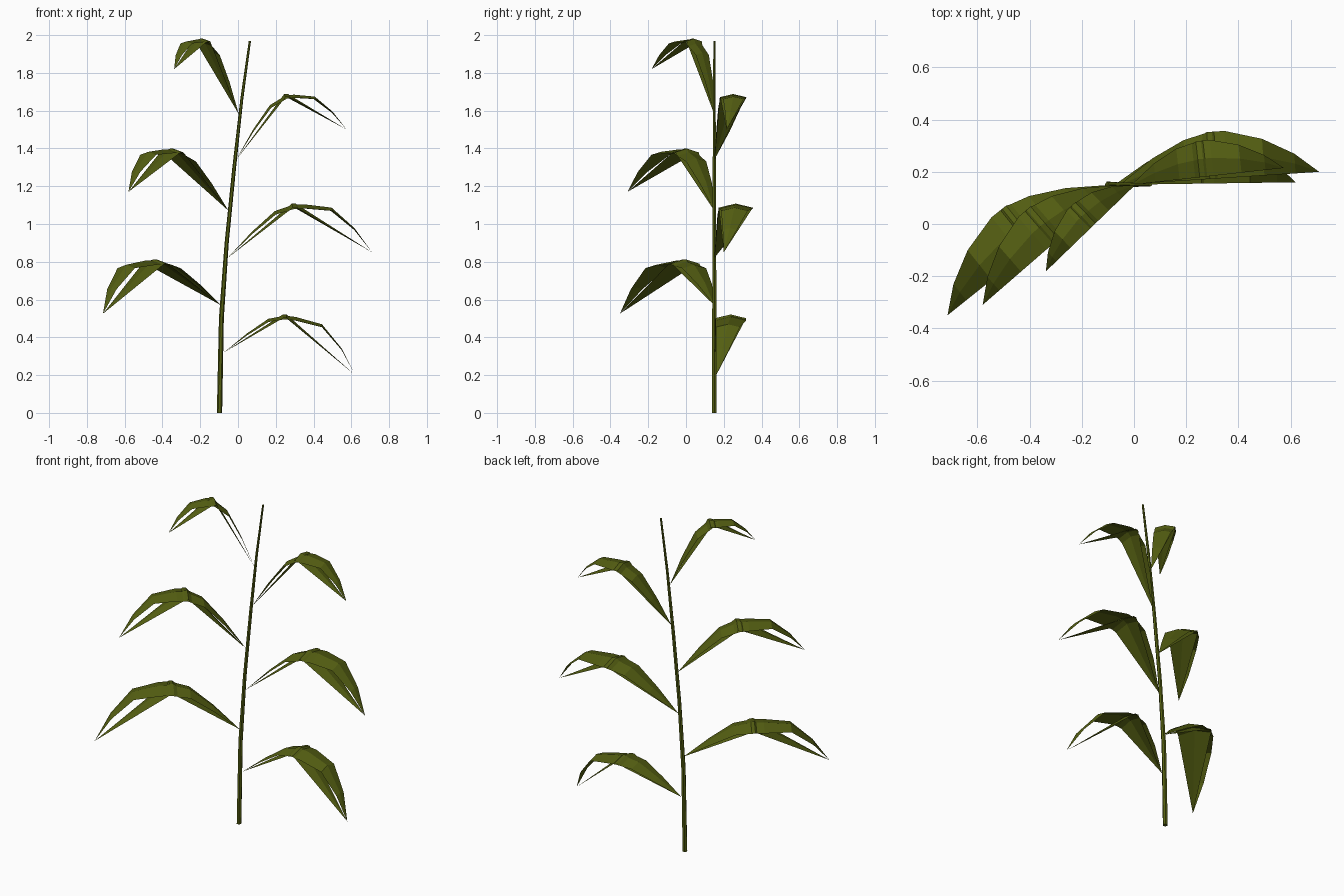
import bpy
from math import cos, sin, tau
from mathutils import Vector

cube = bpy.data.objects.get("Cube")
if cube:
    bpy.data.objects.remove(cube)

green = bpy.data.materials.new("leaf_green")
green.use_nodes = True
colour = (0.09, 0.115, 0.006, 1)
green.diffuse_color = colour
bsdf = green.node_tree.nodes["Principled BSDF"]
bsdf.inputs["Base Color"].default_value = colour
bsdf.inputs["Roughness"].default_value = 0.8


def add_mesh(name, verts, faces):
    mesh = bpy.data.meshes.new(name)
    mesh.from_pydata(verts, [], faces)
    mesh.materials.append(green)
    obj = bpy.data.objects.new(name, mesh)
    bpy.context.collection.objects.link(obj)
    return obj


# Stalk: a tapering, gently leaning tube
def build_stalk(path, sides=6):
    verts, faces = [], []
    for x, z, r in path:
        verts += [(x + r * cos(tau * i / sides), 0.15 + r * sin(tau * i / sides), z)
                  for i in range(sides)]
    for k in range(len(path) - 1):
        for i in range(sides):
            a, b = k * sides + i, k * sides + (i + 1) % sides
            faces.append((a, b, b + sides, a + sides))
    faces.append(tuple(reversed(range(sides))))
    faces.append(tuple(range(len(verts) - sides, len(verts))))
    add_mesh("stalk", verts, faces)


build_stalk([(-0.098, 0, 0.014), (-0.088, 0.5, 0.013), (-0.06, 0.9, 0.011),
             (-0.02, 1.3, 0.01), (0.02, 1.66, 0.008), (0.063, 1.97, 0.006)])

# Rows between base and apex, then apex and tip: (fraction, bulge, width)
INNER = [(0.42, 0.06, 0.52), (0.78, 0.08, 0.86)]
OUTER = [(0.1, 0.066, 1.0), (0.37, 0.19, 0.78), (0.7, 0.128, 0.42)]
APEX = 0.465      # apex position along the leaf
WIDTH = 0.235     # width relative to the leaf's length
CREASE = 0.12     # height of the midrib fold relative to the width


def along(p, q, t, bulge):
    """Point on the line p-q, pushed out to its upper side."""
    d = q - p
    return p + d * t + Vector((-d.y, d.x)) * bulge


def add_sheet(name, base, tip, rows, side):
    """Creased sheet through rows of (distance, height, width)."""
    d = (tip - base).to_2d().normalized()
    n = Vector((-d.y, d.x)) * side
    verts = [base]
    for u, z, w in rows:
        for f, drop in ((0, CREASE), (0.5, 0), (1, CREASE)):
            p = base.to_2d() + d * u + n * (w * f)
            verts.append(Vector((p.x, p.y, z - w * drop)))
    verts.append(tip)
    end = len(verts) - 1
    faces = []
    for c in (1, 2):
        faces.append((0, c, c + 1))
        for k in range(len(rows) - 1):
            a = c + 3 * k
            faces.append((a, a + 3, a + 4, a + 1))
        last = c + 3 * (len(rows) - 1)
        faces.append((last, end, last + 1))
    if side < 0:
        faces = [tuple(reversed(f)) for f in faces]
    add_mesh(name, verts, faces)


def build_leaf(name, base, tip, apex_z, side):
    base, tip = Vector(base), Vector(tip)
    length = (tip - base).to_2d().length
    width = WIDTH * length
    start, end = Vector((0, base.z)), Vector((length, tip.z))
    top = Vector((APEX * length, apex_z))
    # Arched upper blade
    rows = [(*along(start, top, t, b), width * w) for t, b, w in INNER]
    rows.append((*top, width))
    rows += [(*along(top, end, t, b), width * w) for t, b, w in OUTER]
    add_sheet(name + "_blade", base, tip, rows, side)
    # Straight lower blade, just showing through at the apex
    rows = [(top.x + s * 0.01, apex_z + 0.006, width) for s in (-1, 1)]
    add_sheet(name + "_underside", base, tip, rows, side)


LEAVES = {
    "lower_left_leaf": ((-0.075, 0.15, 0.32), (0.62, 0.16, 0.2), 0.515, 1),
    "middle_left_leaf": ((-0.055, 0.15, 0.82), (0.71, 0.2, 0.85), 1.102, 1),
    "upper_left_leaf": ((-0.01, 0.15, 1.34), (0.575, 0.215, 1.5), 1.682, 1),
    "lower_right_leaf": ((-0.09, 0.15, 0.57), (-0.715, -0.35, 0.525), 0.807, -1),
    "middle_right_leaf": ((-0.05, 0.15, 1.07), (-0.58, -0.31, 1.17), 1.393, -1),
    "top_right_leaf": ((0.005, 0.15, 1.58), (-0.338, -0.182, 1.82), 1.975, -1),
}
for leaf, spec in LEAVES.items():
    build_leaf(leaf, *spec)
